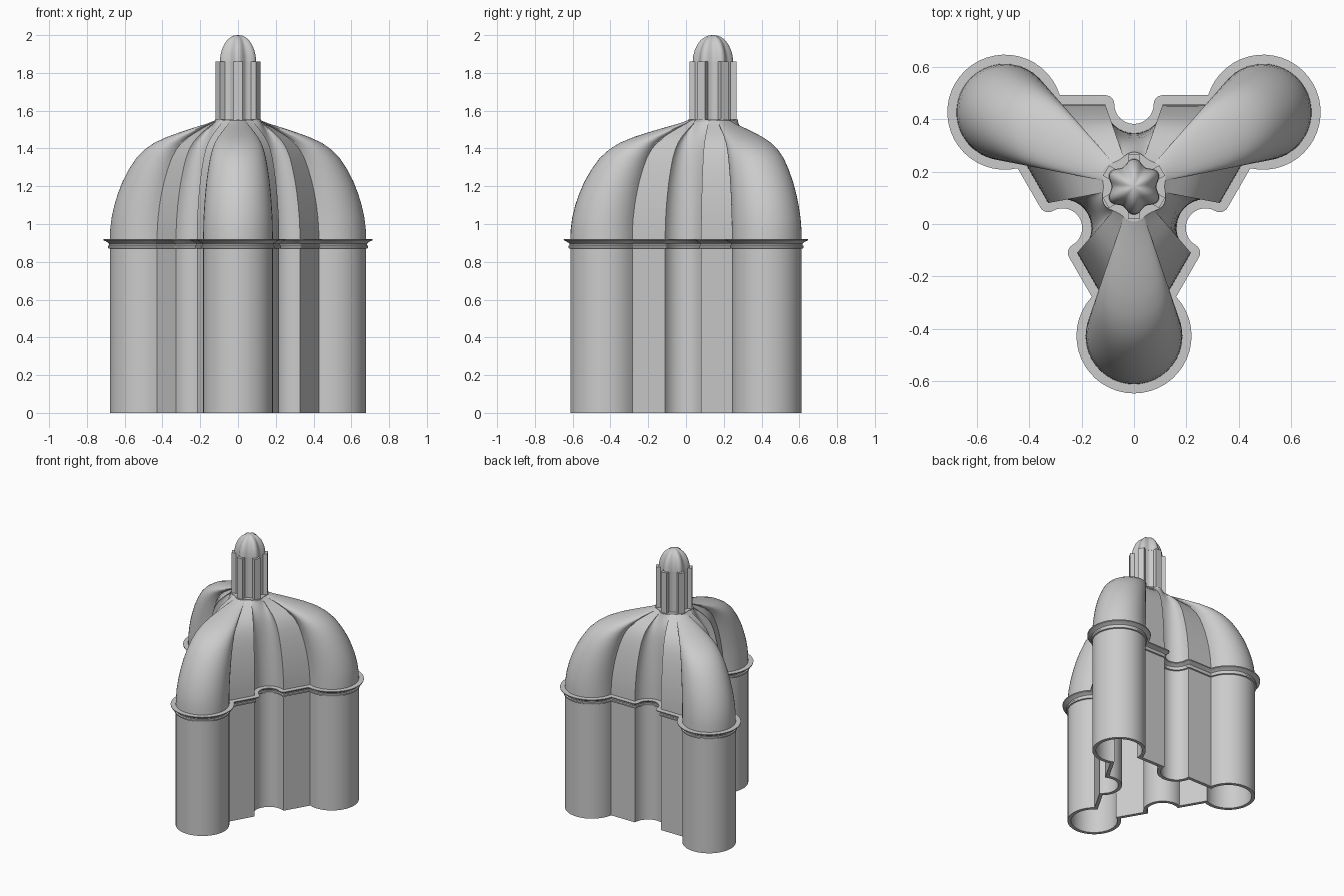
import bpy, bmesh
from math import sin, cos, asin, atan2, pi, radians, hypot
from mathutils import Matrix, Vector

cube = bpy.data.objects.get("Cube")
if cube:
    bpy.data.objects.remove(cube, do_unlink=True)

CENTRE = Vector((0, 0.1425, 0))
SPRING = 0.92          # height where the dome starts
APSE_DIST, APSE_R = 0.57, 0.185
NICHE_R, WALL = 0.11, 0.315
THICK = 0.025

stone = bpy.data.materials.new("pale grey stone")
stone.use_nodes = True
COLOUR = (0.6, 0.6, 0.6, 1)
stone.diffuse_color = COLOUR
stone.node_tree.nodes["Principled BSDF"].inputs["Base Color"].default_value = COLOUR


def finish(name, bm, angle=30):
    """Turn a bmesh into a shaded object placed on the plan centre."""
    bmesh.ops.remove_doubles(bm, verts=bm.verts, dist=0.0001)
    bmesh.ops.recalc_face_normals(bm, faces=bm.faces)
    mesh = bpy.data.meshes.new(name)
    bm.to_mesh(mesh)
    bm.free()
    mesh.materials.append(stone)
    obj = bpy.data.objects.new(name, mesh)
    obj.location = CENTRE
    bpy.context.collection.objects.link(obj)
    bpy.ops.object.select_all(action='DESELECT')
    obj.select_set(True)
    bpy.context.view_layer.objects.active = obj
    bpy.ops.object.shade_smooth_by_angle(angle=radians(angle))
    return obj


def loft(name, rings, cyclic=False, caps=False, angle=30):
    """Skin a list of equal-length closed rings."""
    bm = bmesh.new()
    loops = [[bm.verts.new(p) for p in ring] for ring in rings]
    pairs = list(zip(loops, loops[1:]))
    if cyclic:
        pairs.append((loops[-1], loops[0]))
    for a, b in pairs:
        for i in range(len(a)):
            j = (i + 1) % len(a)
            bm.faces.new((a[i], a[j], b[j], b[i]))
    if caps:
        bm.faces.new(loops[0])
        bm.faces.new(loops[-1])
    return finish(name, bm, angle)


def arc(cx, cy, r, start, end, steps):
    return [(cx + r * cos(start + (end - start) * i / steps),
             cy + r * sin(start + (end - start) * i / steps))
            for i in range(steps + 1)]


def outline(d):
    """Plan of three apses and three niches, offset outward by d."""
    r = NICHE_R - d
    dip = asin(min(d, 0) / r)
    if d > 0:
        left = arc(-NICHE_R, WALL, d, pi / 2, 0, 6)
        right = arc(NICHE_R, WALL, d, pi, pi / 2, 6)
    else:
        x = r * cos(dip)
        left, right = [(-x, WALL + d)] * 7, [(x, WALL + d)] * 7
    niche = arc(0, WALL, r, pi - dip, 2 * pi + dip, 16)
    ax, ay = APSE_DIST * cos(pi / 6), APSE_DIST * sin(pi / 6)
    join = pi - asin((WALL + d - ay) / (APSE_R + d))
    apse = arc(ax, ay, APSE_R + d, join, pi / 3 - join, 32)
    pts = []
    for k in range(3):
        a = -2 * pi / 3 * k
        pts += [(x * cos(a) - y * sin(a), x * sin(a) + y * cos(a))
                for x, y in left + niche + right + apse]
    return pts


def at(pts, z):
    return [(x, y, z) for x, y in pts]


def lobe(theta, r, depth):
    """Radius of a six-lobed plan."""
    return r * (1 - depth * (1 + cos(6 * theta)) / 2)


def lobed_ring(r, z, depth, n=96):
    return [(lobe(t, r, depth) * cos(t), lobe(t, r, depth) * sin(t), z)
            for t in (2 * pi * i / n for i in range(n))]


# Lower walls, hollow and open underneath
outer, inner = outline(0), outline(-THICK)
loft("lower_walls", [at(outer, 0), at(outer, SPRING),
                     at(inner, SPRING), at(inner, 0)], cyclic=True)

# Cornice swept around the plan: small string course and wide ledge
cornice = [(-0.005, 0.868), (0.009, 0.872), (0.011, 0.884), (0.004, 0.888),
           (0.006, 0.898), (0.02, 0.908), (0.034, 0.914), (0.035, 0.921),
           (-0.005, 0.922)]
loft("cornice", [at(outline(d), z) for d, z in cornice], cyclic=True)

# Ribbed dome, drawn in from the plan to a lobed ring below the lantern
curve = [(1, 0.92), (0.997, 0.97), (0.985, 1.03), (0.958, 1.1), (0.925, 1.16),
         (0.88, 1.225), (0.82, 1.29), (0.75, 1.35), (0.67, 1.395),
         (0.58, 1.43), (0.46, 1.461), (0.335, 1.486), (0.2, 1.511),
         (0.09, 1.53), (0, 1.55)]


def dome_ring(pts, k, z, top):
    ring = []
    for x, y in pts:
        t = atan2(y, x)
        r = lobe(t, top, 0.12)
        r += (hypot(x, y) - r) * k
        ring.append((r * cos(t), r * sin(t), z))
    return ring


shell = [dome_ring(outer, k, z, 0.13) for k, z in curve]
lining = [dome_ring(inner, k, SPRING + (z - SPRING) * 0.96, 0.105)
          for k, z in curve]
loft("dome", shell + lining[::-1], cyclic=True)

# Lantern: plinth, scalloped core and lobed cap
loft("lantern_plinth", [lobed_ring(0.133, z, 0.12) for z in (1.535, 1.552)], caps=True)
loft("lantern_core", [lobed_ring(0.106, z, 0.2) for z in (1.54, 1.86)], caps=True)
cap = [(1, 1.86), (0.975, 1.89), (0.9, 1.92), (0.77, 1.95), (0.6, 1.974),
       (0.4, 1.99), (0.2, 1.998), (0.02, 2.0)]
loft("lantern_cap", [lobed_ring(0.107 * s, z, 0.2) for s, z in cap], caps=True, angle=50)

# Lantern piers, one on each lobe
bm = bmesh.new()
for k in range(6):
    place = (Matrix.Rotation(pi / 6 + k * pi / 3, 4, 'Z')
             @ Matrix.Translation((0.104, 0, 1.7))
             @ Matrix.Diagonal((0.04, 0.046, 0.32, 1)))
    bmesh.ops.create_cube(bm, size=1, matrix=place)
finish("lantern_piers", bm)
